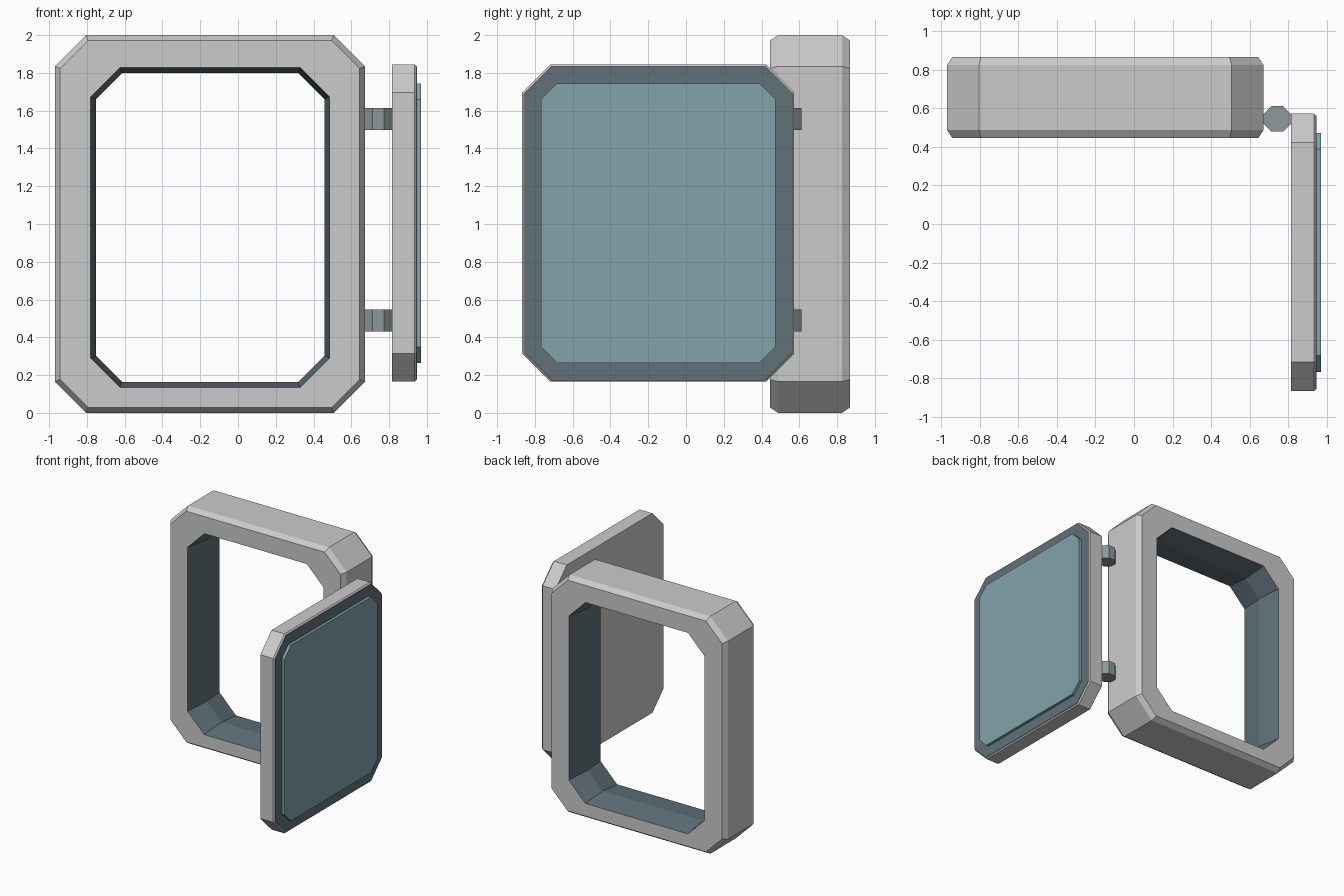
import bpy, bmesh, math
from mathutils import Vector

if "Cube" in bpy.data.objects:
    bpy.data.objects.remove(bpy.data.objects["Cube"])


def material(name, color):
    m = bpy.data.materials.new(name)
    m.diffuse_color = (*color, 1)
    m.use_nodes = True
    m.node_tree.nodes["Principled BSDF"].inputs["Base Color"].default_value = m.diffuse_color
    return m


dark = material("dark_trim", (0.12, 0.17, 0.195))
teal = material("panel_teal", (0.22, 0.37, 0.41))
steel = material("hinge_steel", (0.27, 0.32, 0.34))


def octagon(u0, u1, v0, v1, c, inset=0):
    """Rectangle with cut corners, optionally inset evenly on all eight sides."""
    u0, u1, v0, v1 = u0 + inset, u1 - inset, v0 + inset, v1 - inset
    c -= inset * (2 - math.sqrt(2))
    return [(u0 + c, v0), (u1 - c, v0), (u1, v0 + c), (u1, v1 - c),
            (u1 - c, v1), (u0 + c, v1), (u0, v1 - c), (u0, v0 + c)]


def loft(name, rings, to_xyz, closed=False, mat=None):
    """Skin (outline, depth) rings; closed joins last to first, otherwise caps the ends."""
    bm = bmesh.new()
    loops = [[bm.verts.new(Vector(to_xyz(u, v, d))) for u, v in pts] for pts, d in rings]
    pairs = list(zip(loops, loops[1:]))
    if closed:
        pairs.append((loops[-1], loops[0]))
    else:
        bm.faces.new(loops[0])
        bm.faces.new(loops[-1])
    for a, b in pairs:
        n = len(a)
        for i in range(n):
            j = (i + 1) % n
            bm.faces.new((a[i], a[j], b[j], b[i]))
    bmesh.ops.recalc_face_normals(bm, faces=bm.faces)
    me = bpy.data.meshes.new(name)
    bm.to_mesh(me)
    bm.free()
    if mat:
        me.materials.append(mat)
    ob = bpy.data.objects.new(name, me)
    bpy.context.collection.objects.link(ob)
    return ob


def facing_front(u, v, d):
    return (u, d, v)


def facing_side(u, v, d):
    return (d, u, v)


# Window frame: bevelled octagonal ring
outer = (-0.97, 0.672, 0.0, 2.0, 0.165)
hole = (-0.78, 0.485, 0.135, 1.828, 0.155)
y0, y1 = 0.445, 0.867
loft("frame", [(octagon(*hole), y0), (octagon(*outer, 0.028), y0),
               (octagon(*outer), y0 + 0.042), (octagon(*outer), y1 - 0.042),
               (octagon(*outer, 0.028), y1), (octagon(*hole), y1)],
     facing_front, closed=True)

# Dark lining of the opening, slightly narrower at mid depth
loft("frame_lining", [(octagon(*hole), y0), (octagon(*hole, 0.028), (y0 + y1) / 2),
                      (octagon(*hole), y1)], facing_front, closed=True, mat=dark)

# Open door leaf, its dark trim and the raised teal panel
leaf = (-0.867, 0.573, 0.165, 1.845, 0.15)
loft("door_leaf", [(octagon(*leaf), 0.815), (octagon(*leaf), 0.934),
                   (octagon(*leaf, 0.01), 0.944)], facing_side)
loft("door_trim", [(octagon(*leaf, 0.011), 0.93), (octagon(*leaf, 0.011), 0.947)],
     facing_side, mat=dark)
panel = (-0.767, 0.473, 0.265, 1.745, 0.085)
loft("door_panel", [(octagon(*panel), 0.935), (octagon(*panel), 0.97)],
     facing_side, mat=teal)

# Two octagonal hinge barrels between frame and leaf
for label, z in (("lower", 0.43), ("upper", 1.497)):
    barrel = octagon(0.67, 0.817, 0.48, 0.611, 0.043)
    loft(label + "_hinge", [(barrel, z), (barrel, z + 0.117)],
         lambda u, v, d: (u, v, d), mat=steel)
